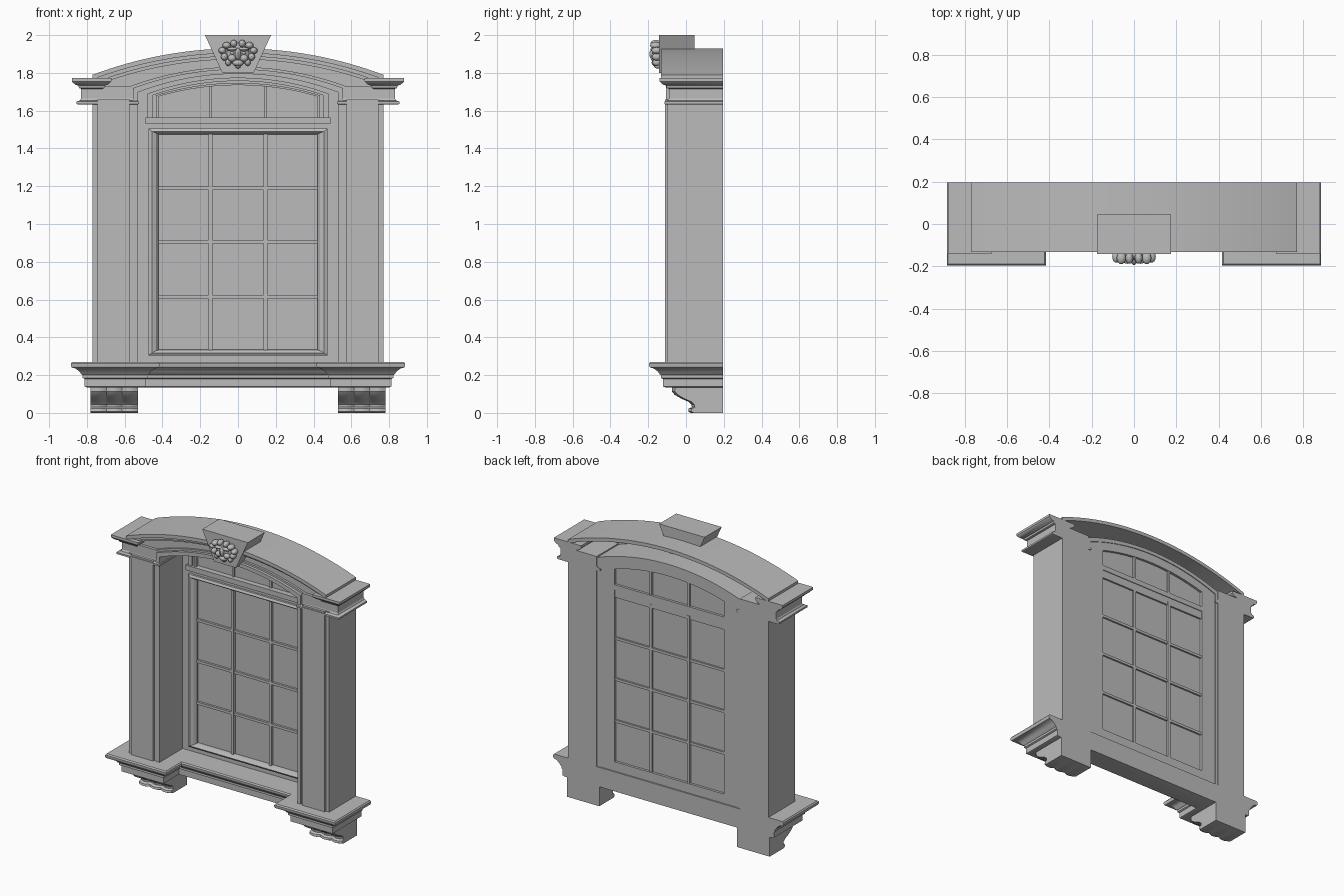
import bpy, bmesh, math
from mathutils import Matrix, Vector

if "Cube" in bpy.data.objects:
    bpy.data.objects.remove(bpy.data.objects["Cube"], do_unlink=True)

stone = bpy.data.materials.new("grey_stone")
stone.use_nodes = True
GREY = (0.5, 0.5, 0.5, 1)
stone.diffuse_color = GREY
stone.node_tree.nodes["Principled BSDF"].inputs["Base Color"].default_value = GREY
BACK = 0.195


def finish(name, bm, mirror=False):
    bmesh.ops.recalc_face_normals(bm, faces=bm.faces[:])
    mesh = bpy.data.meshes.new(name)
    bm.to_mesh(mesh)
    bm.free()
    mesh.materials.append(stone)
    obj = bpy.data.objects.new(name, mesh)
    bpy.context.collection.objects.link(obj)
    bpy.ops.object.select_all(action='DESELECT')
    obj.select_set(True)
    bpy.context.view_layer.objects.active = obj
    bpy.ops.object.shade_smooth_by_angle(angle=math.radians(30))
    if mirror:
        obj.modifiers.new("mirror", 'MIRROR').use_mirror_merge = False
    return obj


def loft(name, rings, mirror=False):
    """Skin equal-length closed rings and cap both ends."""
    bm = bmesh.new()
    loops = [[bm.verts.new(p) for p in ring] for ring in rings]
    n = len(loops[0])
    for a, b in zip(loops, loops[1:]):
        for i in range(n):
            j = (i + 1) % n
            bm.faces.new((a[i], a[j], b[j], b[i]))
    bm.faces.new(loops[0])
    bm.faces.new(loops[-1])
    return finish(name, bm, mirror)


def slab(name, outline, y0, y1, mirror=False):
    return loft(name, [[(x, y, z) for x, z in outline] for y in (y0, y1)], mirror)


def box(name, x0, x1, y0, y1, z0, z1, mirror=False):
    return slab(name, [(x0, z0), (x1, z0), (x1, z1), (x0, z1)], y0, y1, mirror)


def arc(half, top, rise, n=32):
    """Shallow circular arc, left to right."""
    r = (half * half + rise * rise) / (2 * rise)
    a = math.asin(half / r)
    return [(r * math.sin(a * t), top - r + r * math.cos(a * t))
            for t in (2 * i / n - 1 for i in range(n + 1))]


def arch(name, outer, inner, y0, y1, foot=None):
    """Band between two arcs, with legs down to foot."""
    if foot is not None:
        outer = [(outer[0][0], foot)] + outer + [(outer[-1][0], foot)]
        inner = [(inner[0][0], foot)] + inner + [(inner[-1][0], foot)]
    return slab(name, outer + inner[::-1], y0, y1)


def moulding(name, plan, profile, mirror=False):
    """Counter-clockwise right-angled plan, offset by each (out, z) of the profile."""
    rings = []
    for out, z in profile:
        ring = []
        for i, p in enumerate(plan):
            a = (Vector(p) - Vector(plan[i - 1])).normalized()
            b = (Vector(plan[(i + 1) % len(plan)]) - Vector(p)).normalized()
            q = Vector(p) + out * Vector((a.y + b.y, -a.x - b.x))
            ring.append((q.x, min(q.y, BACK), z))
        rings.append(ring)
    return loft(name, rings, mirror)


# Sill, breaking forward below each pillar
sill_plan = [(-.8, BACK), (-.8, -.11), (-.5, -.11), (-.5, .06),
             (.5, .06), (.5, -.11), (.8, -.11), (.8, BACK)]
moulding("sill", sill_plan, [(0, .135), (.012, .14), (.012, .18), (.022, .185), (.022, .2),
                             (.03, .205), (.04, .22), (.06, .235), (.08, .24), (.085, .25),
                             (.085, .262), (.078, .27)])

# Brackets: scrolled side profile with a scalloped front
scroll = [(-.07, .135), (-.07, .112), (-.055, .095), (-.02, .075), (.015, .06), (.032, .045),
          (.035, .03), (.018, .022), (.015, .008), (.03, 0)]
rings = []
for i in range(25):
    t = i / 24
    push = .016 * abs(math.sin(3 * math.pi * t)) - .012
    rings.append([(.53 + .25 * t, y - push, z) for y, z in scroll]
                 + [(.53 + .25 * t, BACK, 0), (.53 + .25 * t, BACK, .135)])
loft("bracket", rings, True)

# Pillars
box("pillar", .55, .77, -.098, BACK, .265, 1.66, True)
box("pillar_face", .575, .745, -.112, -.09, .265, 1.66, True)

# Capitals
cap_plan = [(.55, BACK), (.55, -.09), (.83, -.09), (.83, BACK)]
moulding("capital", cap_plan, [(.015, 1.632), (.025, 1.636), (.025, 1.648), (.006, 1.655),
                               (0, 1.665), (0, 1.73)], True)
cornice_plan = [(.72, BACK), (.72, -.09), (.83, -.09), (.83, BACK)]
moulding("capital_cornice", cornice_plan, [(0, 1.715), (.012, 1.72), (.015, 1.732), (.032, 1.738),
                                           (.045, 1.75), (.05, 1.755), (.05, 1.772)], True)

# Curved head: roof, stepped mouldings and the wall below them
arch("arch_roof", arc(.77, 1.93, .14), arc(.77, 1.905, .14), -.132, BACK, 1.765)
arch("arch_moulding", arc(.75, 1.91, .135), arc(.745, 1.888, .135), -.112, -.04)
arch("arch_lower_moulding", arc(.74, 1.892, .132), arc(.73, 1.872, .13), -.09, -.04)
arch("head_wall", arc(.74, 1.9, .14), arc(.54, 1.81, .1), -.07, -.045, 1.65)

# Arched reveal around the opening
arch("reveal", arc(.555, 1.82, .1), arc(.53, 1.795, .098), -.105, .19, .265)
arch("reveal_trim", arc(.57, 1.832, .102), arc(.545, 1.808, .1), -.085, -.06, .265)

# Window casing
arch("casing", arc(.535, 1.8, .1), arc(.42, 1.735, .06), .15, .185, .265)
arch("casing_bead", arc(.48, 1.775, .085), arc(.45, 1.757, .075), .135, .16, 1.535)
arch("light_bead", arc(.435, 1.747, .066), arc(.42, 1.735, .06), .14, .18, 1.56)
box("transom", -.49, .49, .125, .185, 1.53, 1.565)
box("transom_rail", -.45, .45, .145, .18, 1.495, 1.535)
box("bottom_rail", -.53, .53, .15, .185, .26, .335)


# Sash: sloped rectangular frame
def rect(hx, z0, z1, y):
    return [Vector(p) for p in ((-hx, y, z0), (hx, y, z0), (hx, y, z1), (-hx, y, z1))]


bm = bmesh.new()
section = [rect(.475, .305, 1.505, .18), rect(.475, .305, 1.505, .13), rect(.455, .318, 1.49, .122),
           rect(.435, .328, 1.482, .13), rect(.42, .335, 1.475, .15), rect(.42, .335, 1.475, .18)]
loops = [[bm.verts.new(p) for p in ring] for ring in section]
for k, a in enumerate(loops):
    b = loops[(k + 1) % len(loops)]
    for i in range(4):
        j = (i + 1) % 4
        bm.faces.new((a[i], a[j], b[j], b[i]))
finish("sash", bm)

# Glazing and bars
slab("panes", [(-.45, .31)] + arc(.45, 1.75, .065) + [(.45, .31)], .163, .168)
box("upright_bar", .135, .155, .145, .182, .33, 1.5, True)
box("upper_bar", .137, .153, .15, .182, 1.55, 1.728, True)
for i, z in enumerate((.615, .905, 1.19)):
    box(f"cross_bar_{i + 1}", -.425, .425, .148, .18, z - .009, z + .009)

# Keystone
slab("keystone", [(-.083, 1.8), (.083, 1.8), (.175, 2), (-.175, 2)], -.142, .045)

# Carved mask on the keystone: (x, y, z), (radii)
bm = bmesh.new()
lumps = [((0, -.145, 1.9), (.06, .03, .06)), ((0, -.17, 1.9), (.016, .024, .032)),
         ((0, -.16, 1.853), (.03, .022, .018)), ((.032, -.165, 1.878), (.022, .022, .02)),
         ((.03, -.168, 1.925), (.028, .02, .011)), ((.03, -.165, 1.905), (.012, .014, .009)),
         ((.022, -.16, 1.955), (.018, .028, .02)), ((.06, -.16, 1.945), (.022, .03, .018)),
         ((.083, -.155, 1.918), (.02, .028, .018)), ((.072, -.155, 1.885), (.018, .025, .02)),
         ((.052, -.155, 1.855), (.015, .022, .018)), ((0, -.15, 1.835), (.014, .02, .012))]
for c, r in lumps:
    for side in ((1, -1) if c[0] else (1,)):
        m = Matrix.Translation((c[0] * side, c[1], c[2])) @ Matrix.Diagonal((*r, 1))
        bmesh.ops.create_uvsphere(bm, u_segments=16, v_segments=10, radius=1, matrix=m)
finish("carved_mask", bm)
